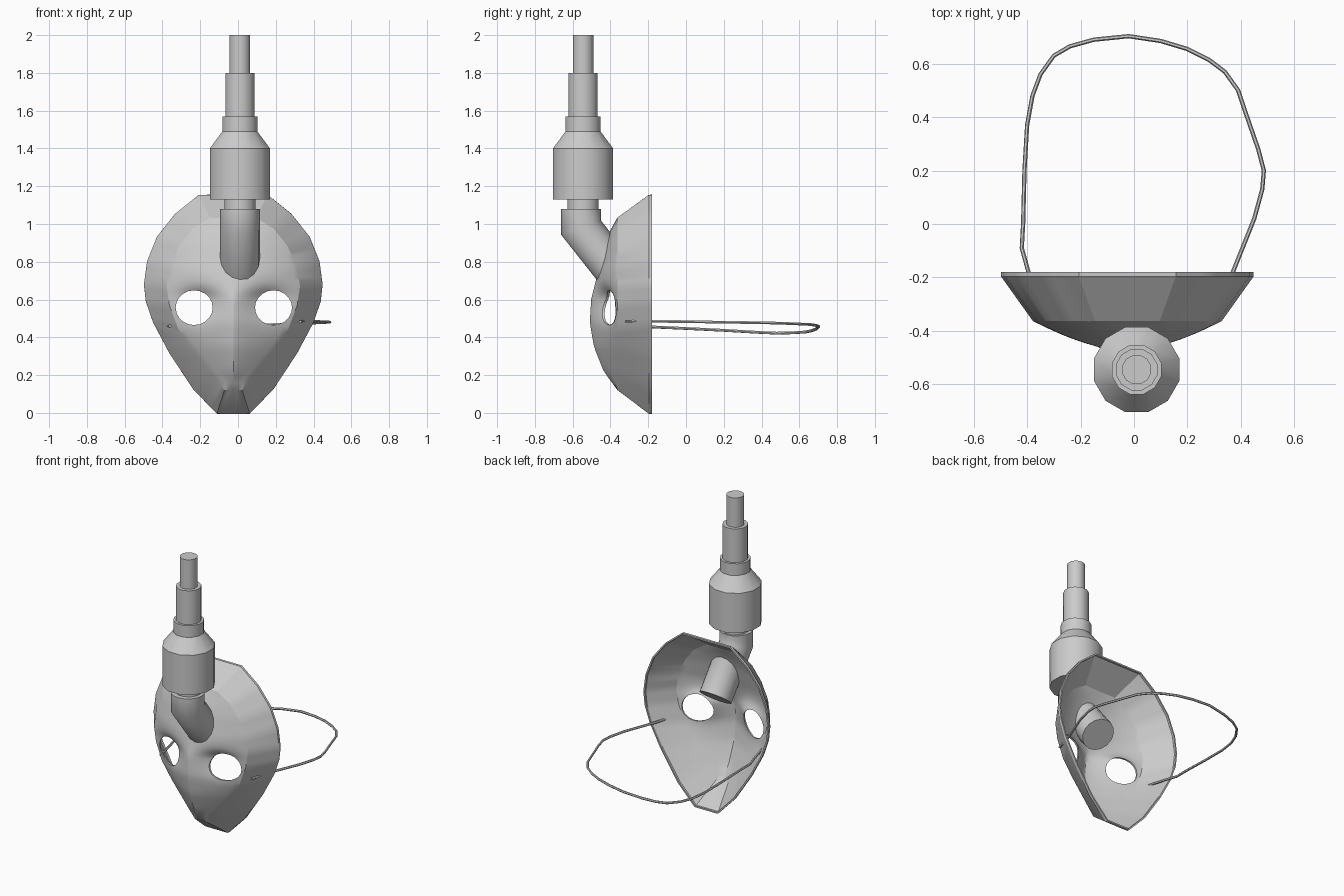
import bpy, bmesh, math
from mathutils import Vector

if "Cube" in bpy.data.objects:
    bpy.data.objects.remove(bpy.data.objects["Cube"])

CX = -0.025  # mask centre line


def interp(table, v):
    if v <= table[0][0]:
        return table[0][1]
    for (a, fa), (b, fb) in zip(table, table[1:]):
        if v <= b:
            return fa + (fb - fa) * (v - a) / (b - a)
    return table[-1][1]


def activate(ob):
    bpy.ops.object.select_all(action='DESELECT')
    ob.select_set(True)
    bpy.context.view_layer.objects.active = ob


def smooth(ob, deg=30):
    activate(ob)
    bpy.ops.object.shade_smooth_by_angle(angle=math.radians(deg))


def loft(name, rings, cap_start=True, cap_end=True, tip=None):
    """Skin closed rings of equal point count."""
    bm = bmesh.new()
    vs = [[bm.verts.new(p) for p in r] for r in rings]
    n = len(vs[0])
    for a, b in zip(vs, vs[1:]):
        for i in range(n):
            j = (i + 1) % n
            bm.faces.new((a[i], a[j], b[j], b[i]))
    if tip is not None:
        t = bm.verts.new(tip)
        for i in range(n):
            bm.faces.new((vs[-1][i], vs[-1][(i + 1) % n], t))
    if cap_start:
        bm.faces.new(vs[0])
    if cap_end:
        bm.faces.new(vs[-1])
    bmesh.ops.recalc_face_normals(bm, faces=bm.faces)
    me = bpy.data.meshes.new(name)
    bm.to_mesh(me)
    bm.free()
    ob = bpy.data.objects.new(name, me)
    bpy.context.collection.objects.link(ob)
    return ob


# Mask: half outlines (half width, z) of the rim and of the front edge
outer = [(.085, 0), (.21, .13), (.335, .32), (.42, .48), (.458, .59),
         (.468, .68), (.452, .80), (.40, .93), (.305, 1.05), (.18, 1.15)]
inner = [(.045, .125), (.12, .22), (.215, .34), (.29, .45), (.335, .57),
         (.35, .67), (.335, .77), (.285, .88), (.215, .97), (.12, 1.03)]
ridge = [(.125, 0), (.22, .07), (.35, .122), (.48, .145), (.6, .14), (.69, .115),
         (.8, .085), (.9, .06), (.97, .033), (1.03, 0)]


def outline(half, sub=4):
    pts = half + [(-w, z) for w, z in reversed(half)]
    out = []
    for (x0, z0), (x1, z1) in zip(pts, pts[1:] + pts[:1]):
        out += [(x0 + (x1 - x0) * k / sub, z0 + (z1 - z0) * k / sub) for k in range(sub)]
    return out


def front_y(x, z):
    t = min(1, abs(x) / interp([(h, w) for w, h in inner], z))
    power = interp([(.6, 1.2), (.75, 2.0)], z)
    bulge = interp(ridge, z) * (1 - t ** power)
    dz = (z - .6) / (.06 if z > .6 else .1)
    socket = .055 * math.exp(-((abs(x) - .19) / .11) ** 2 - dz * dz) * (1 - t ** 4)
    return -.36 - bulge + socket


rim, edge = outline(outer), outline(inner)
rings = [[(CX + x, y, z) for x, z in rim] for y in (-.18, -.195)]
steps = 14
for k in range(steps):
    s = 1 - k / steps
    ring = []
    for x, z in edge:
        px, pz = x * s, .6 + (z - .6) * s
        ring.append((CX + px, front_y(px, pz) if k else -.36, pz))
    rings.append(ring)
mask = loft("mask", rings, False, False, (CX, front_y(0, .6), .6))
solid = mask.modifiers.new("thickness", 'SOLIDIFY')
solid.thickness, solid.offset = .01, 0
activate(mask)
bpy.ops.object.modifier_apply(modifier=solid.name)

# Eye openings
for side in (-1, 1):
    cx = CX + .003 + side * .21
    circle = [2 * math.pi * i / 20 for i in range(20)]
    cutter = loft("eye_cutter", [[(cx + .098 * math.cos(a), y, .557 + .092 * math.sin(a))
                                  for a in circle] for y in (-.7, -.2)])
    cutter.hide_render = True
    cut = mask.modifiers.new("eye", 'BOOLEAN')
    cut.operation, cut.solver, cut.object = 'DIFFERENCE', 'EXACT', cutter
    activate(mask)
    bpy.ops.object.modifier_apply(modifier=cut.name)
    bpy.data.objects.remove(cutter)
smooth(mask, 25)

# Stepped hose fitting, lathed
SIDES, PX = 12, .01
angles = [2 * math.pi * (i + .5) / SIDES for i in range(SIDES)]
profile = [(.085, 1.06), (.085, 1.13), (.165, 1.13), (.165, 1.40), (.096, 1.49),
           (.096, 1.57), (.08, 1.57), (.08, 1.80), (.056, 1.80), (.056, 2.0)]
fitting = loft("hose_fitting", [[(PX + r * math.cos(a), -.545 + r * math.sin(a), z)
                                 for a in angles] for r, z in profile])
smooth(fitting, 35)

# Mitred elbow that runs through the forehead
R = .106
bend = Vector((PX, -.555, .98))
down = Vector((0, .62, -.785))
end = bend + down * .36
fine = [2 * math.pi * i / 16 for i in range(16)]
top, mid, low = [], [], []
for a in fine:
    u, v = R * math.cos(a), R * math.sin(a)
    top.append((PX + u, bend.y + v, 1.08))
    mid.append((PX + u, bend.y + v, bend.z + .348 * v))
    low.append(end + Vector((u, .785 * v, .62 * v)))
smooth(loft("elbow_pipe", [top, mid, low]), 42)

# Head strap: right side, round the back, left side
path = [(.33, -.32, .483), (.37, -.18, .485), (.45, .02, .483), (.48, .13, .481),
        (.486, .20, .48), (.465, .28, .479), (.42, .41, .477), (.39, .5, .475),
        (.34, .57, .472), (.28, .615, .47), (.2, .655, .468), (.1, .685, .464),
        (-.02, .703, .458), (-.15, .69, .445), (-.24, .665, .435), (-.30, .63, .428),
        (-.35, .56, .424), (-.38, .48, .422), (-.40, .37, .427), (-.41, .2, .437),
        (-.415, 0, .447), (-.42, -.09, .451), (-.395, -.18, .455), (-.36, -.32, .46)]
curve = bpy.data.curves.new("head_strap", 'CURVE')
curve.dimensions = '3D'
curve.bevel_depth, curve.bevel_resolution, curve.use_fill_caps = .008, 1, True
spline = curve.splines.new('POLY')
spline.points.add(len(path) - 1)
for p, co in zip(spline.points, path):
    p.co = (*co, 1)
strap = bpy.data.objects.new("head_strap", curve)
bpy.context.collection.objects.link(strap)
activate(strap)
bpy.ops.object.convert(target='MESH')
smooth(bpy.context.view_layer.objects.active, 50)
